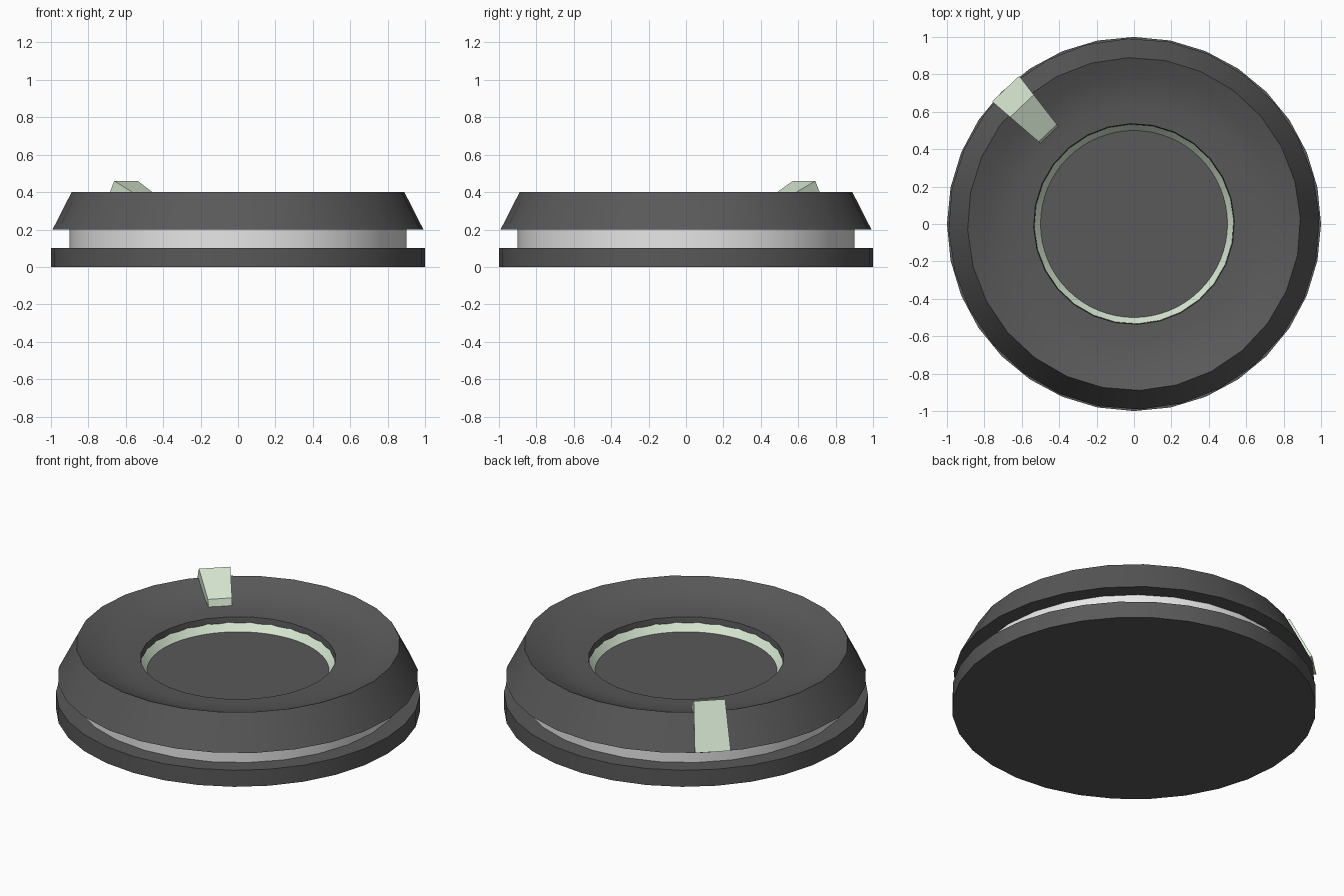
import bpy, bmesh, math
from mathutils import Matrix, Vector

cube = bpy.data.objects.get("Cube")
if cube:
    bpy.data.objects.remove(cube, do_unlink=True)


def material(name, rgb):
    mat = bpy.data.materials.new(name)
    mat.use_nodes = True
    color = (*rgb, 1)
    mat.diffuse_color = color
    mat.node_tree.nodes["Principled BSDF"].inputs["Base Color"].default_value = color
    return mat


dark = material("dark_grey", (0.1, 0.1, 0.1))
light = material("light_grey", (0.88, 0.88, 0.88))
green = material("pale_green", (0.7, 0.82, 0.66))


def finish(name, bm, mat):
    bmesh.ops.remove_doubles(bm, verts=bm.verts, dist=1e-5)
    mesh = bpy.data.meshes.new(name)
    bm.to_mesh(mesh)
    bm.free()
    mesh.materials.append(mat)
    obj = bpy.data.objects.new(name, mesh)
    bpy.context.collection.objects.link(obj)
    bpy.ops.object.select_all(action='DESELECT')
    obj.select_set(True)
    bpy.context.view_layer.objects.active = obj
    bpy.ops.object.shade_smooth_by_angle(angle=math.radians(25))
    return obj


def lathe(name, profile, sides, mat, turn=0):
    """Revolve (radius, height) points, listed from the bottom up the outside."""
    bm = bmesh.new()
    rot = Matrix.Rotation(math.radians(turn), 3, 'Z')
    verts = [bm.verts.new(rot @ Vector((r, 0, z))) for r, z in profile]
    edges = [bm.edges.new(pair) for pair in zip(verts, verts[1:])]
    bmesh.ops.spin(bm, geom=verts + edges, cent=(0, 0, 0), axis=(0, 0, 1),
                   angle=math.tau, steps=sides, use_merge=True)
    bmesh.ops.remove_doubles(bm, verts=bm.verts, dist=1e-5)
    # orient every face along the outward side of the profile
    bm.normal_update()
    lowest = min(bm.faces, key=lambda f: (f.normal.z > 0.9, f.calc_center_median().z))
    bmesh.ops.recalc_face_normals(bm, faces=bm.faces)
    return finish(name, bm, mat)


# Base plate and recessed band
lathe("base_plate", [(0, 0), (1, 0), (1, 0.1), (0, 0.1)], 32, dark)
lathe("recessed_band", [(0, 0.09), (0.9, 0.09), (0.9, 0.21), (0, 0.21)], 28, light)

# Sloped upper shell with a dished top and a central well
lathe("upper_shell", [(0, 0.2), (0.992, 0.2), (0.89, 0.4), (0.8, 0.36),
                      (0.72, 0.333), (0.63, 0.32), (0.537, 0.315),
                      (0.533, 0.28), (0.533, 0.22), (0, 0.22)], 28, dark, 2)

# Well ring and floor
lathe("well_ring", [(0.49, 0.23), (0.535, 0.23), (0.535, 0.285),
                    (0.518, 0.265), (0.5, 0.24), (0.49, 0.23)], 64, green)
lathe("well_floor", [(0, 0.23), (0.502, 0.23), (0.502, 0.24), (0, 0.24)], 64, dark)

# Pointer clip: a narrow sector wedge bent over the rim
bm = bmesh.new()
profile = [(0.9, 0.205), (0.997, 0.205), (0.87, 0.46), (0.67, 0.365),
           (0.65, 0.3), (0.8, 0.3)]
sides = [[bm.verts.new((r, side * 0.1 * r, z)) for r, z in profile]
         for side in (-1, 1)]
bm.faces.new(sides[0])
bm.faces.new(sides[1][::-1])
for i in range(len(profile)):
    j = (i + 1) % len(profile)
    bm.faces.new((sides[0][i], sides[1][i], sides[1][j], sides[0][j]))
bmesh.ops.recalc_face_normals(bm, faces=bm.faces)
bmesh.ops.rotate(bm, verts=bm.verts, cent=(0, 0, 0),
                 matrix=Matrix.Rotation(math.radians(133.5), 3, 'Z'))
finish("pointer_clip", bm, green)
